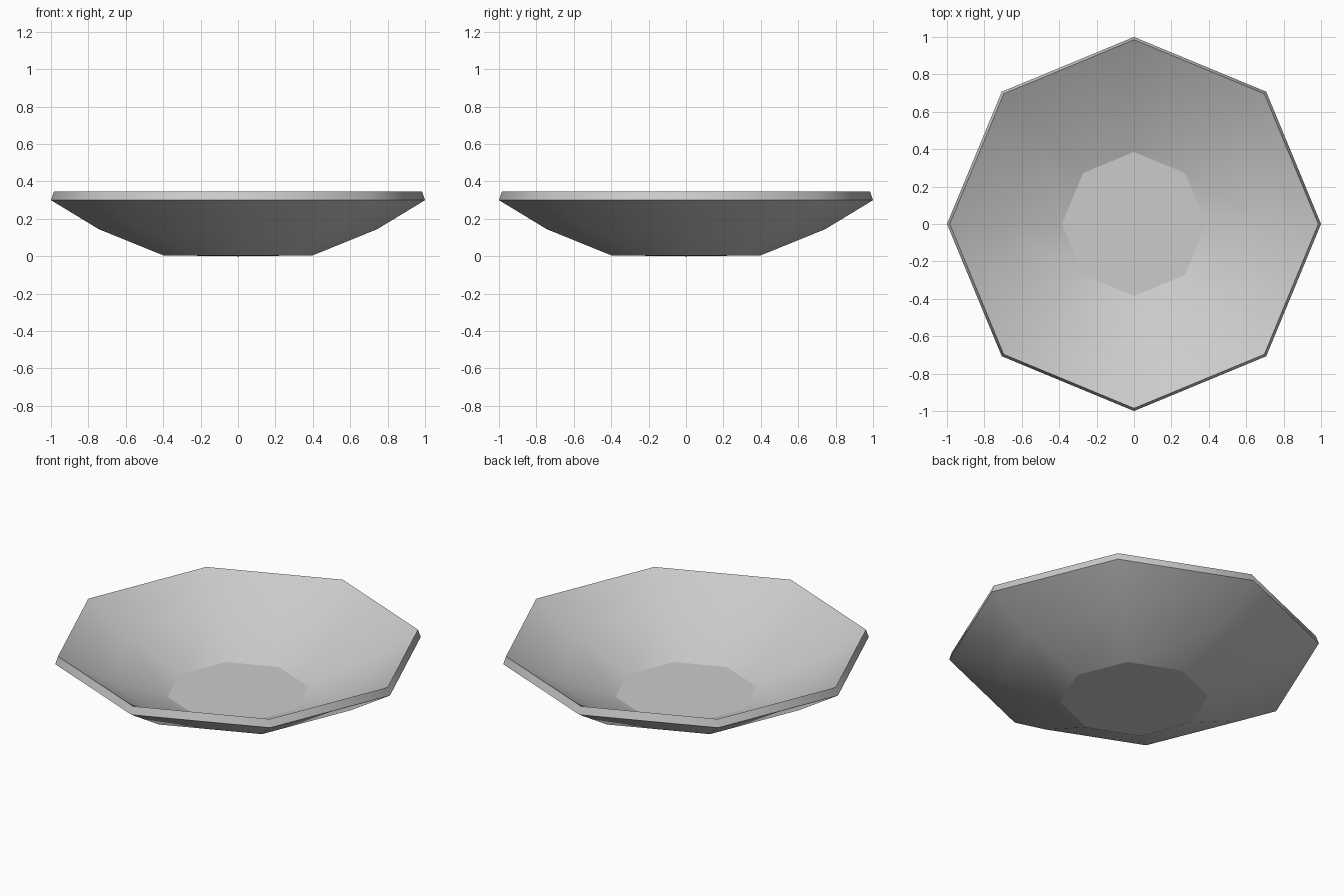
import bpy, bmesh, math

if "Cube" in bpy.data.objects:
    bpy.data.objects.remove(bpy.data.objects["Cube"], do_unlink=True)

SIDES = 8

grey = bpy.data.materials.new("light_grey")
grey.use_nodes = True
colour = (0.6, 0.6, 0.6, 1)
grey.diffuse_color = colour
grey.node_tree.nodes["Principled BSDF"].inputs["Base Color"].default_value = colour

# Rings as radius, height, crisp: underside, flared rim, then down the inside
rings = [(0.40, 0.005, True), (0.745, 0.145, False), (1.0, 0.30, True),
         (0.985, 0.345, True), (0.73, 0.19, False), (0.385, 0.055, True)]

bm = bmesh.new()


def add_ring(radius, height):
    return [bm.verts.new((radius * math.cos(i * math.tau / SIDES),
                          radius * math.sin(i * math.tau / SIDES), height))
            for i in range(SIDES)]


loops = [add_ring(r, z) for r, z, _ in rings]

# Outer wall, rim band and inner wall
for lower, upper in zip(loops, loops[1:]):
    for i in range(SIDES):
        j = (i + 1) % SIDES
        bm.faces.new((lower[i], lower[j], upper[j], upper[i]))

# Inside floor, and the underside with its slightly lower centre
bm.faces.new(loops[-1])
foot = bm.verts.new((0, 0, 0))
for i in range(SIDES):
    bm.faces.new((loops[0][(i + 1) % SIDES], loops[0][i], foot))

bmesh.ops.recalc_face_normals(bm, faces=bm.faces[:])

# Smooth around the dish, crisp at the floor, foot and rim
for face in bm.faces:
    face.smooth = True
for loop, (_, _, crisp) in zip(loops, rings):
    for i in range(SIDES):
        bm.edges.get((loop[i], loop[(i + 1) % SIDES])).smooth = not crisp

mesh = bpy.data.meshes.new("dish")
bm.to_mesh(mesh)
bm.free()
mesh.materials.append(grey)
dish = bpy.data.objects.new("dish", mesh)
bpy.context.collection.objects.link(dish)
